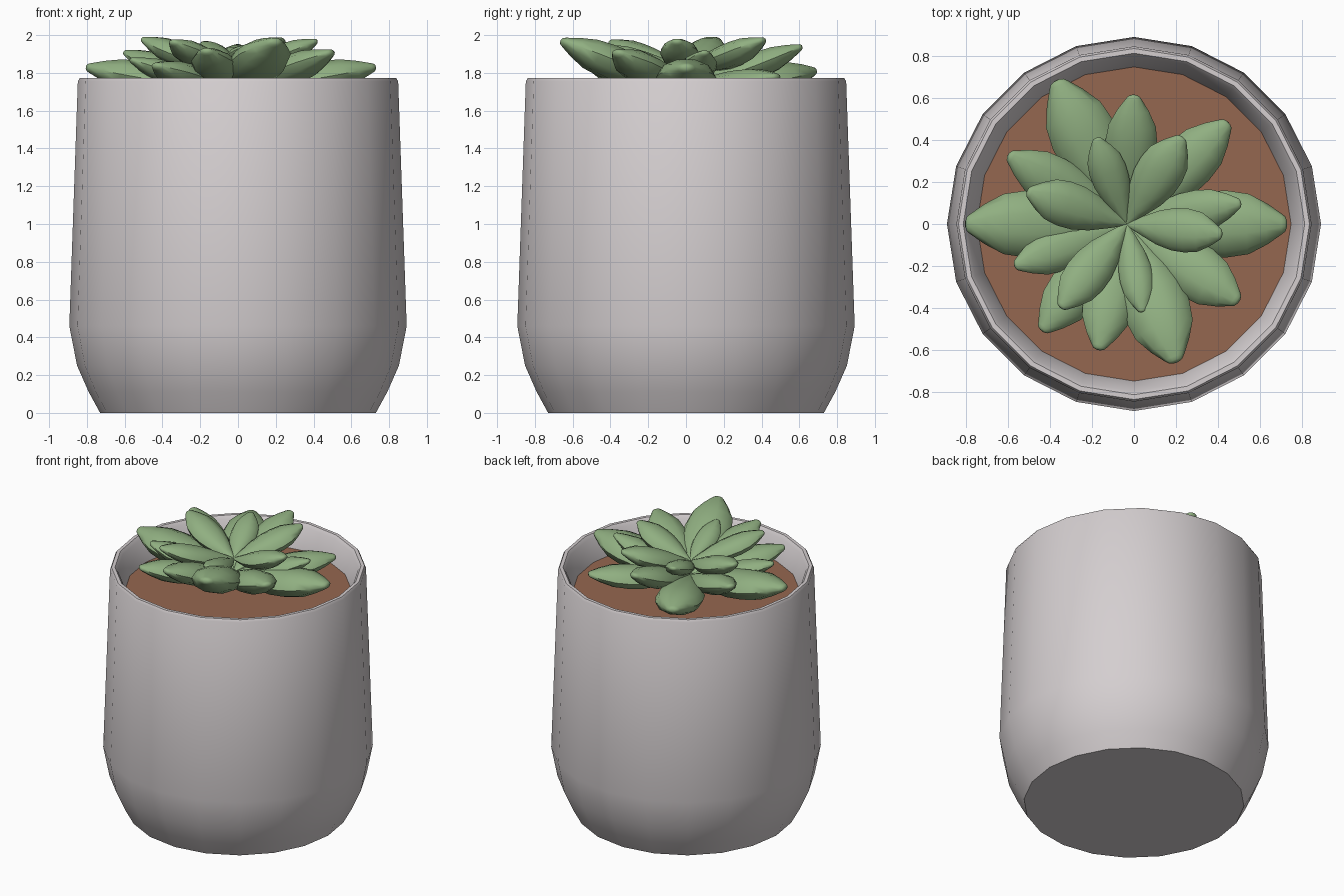
import bpy, bmesh
from math import sin, cos, pi, radians
from mathutils import Vector

if "Cube" in bpy.data.objects:
    bpy.data.objects.remove(bpy.data.objects["Cube"])


def material(name, rgb):
    m = bpy.data.materials.new(name)
    m.diffuse_color = (*rgb, 1)
    m.use_nodes = True
    m.node_tree.nodes["Principled BSDF"].inputs["Base Color"].default_value = m.diffuse_color
    return m


def skin(name, rings, angle, mat=None):
    """Join equal-length closed rings of points and cap both ends."""
    bm = bmesh.new()
    vs = [[bm.verts.new(p) for p in r] for r in rings]
    n = len(vs[0])
    for a, b in zip(vs, vs[1:]):
        for i in range(n):
            j = (i + 1) % n
            bm.faces.new((a[i], a[j], b[j], b[i]))
    bm.faces.new(vs[0][::-1])
    bm.faces.new(vs[-1])
    bmesh.ops.recalc_face_normals(bm, faces=bm.faces)
    me = bpy.data.meshes.new(name)
    bm.to_mesh(me)
    bm.free()
    ob = bpy.data.objects.new(name, me)
    bpy.context.collection.objects.link(ob)
    if mat:
        me.materials.append(mat)
    bpy.ops.object.select_all(action='DESELECT')
    ob.select_set(True)
    bpy.context.view_layer.objects.active = ob
    bpy.ops.object.shade_smooth_by_angle(angle=radians(angle))
    return ob


def circle(r, z, n=20):
    return [(r * cos(2 * pi * i / n), r * sin(2 * pi * i / n), z) for i in range(n)]


pot_mat = material("pot", (0.66, 0.62, 0.63))
soil_mat = material("soil", (0.30, 0.135, 0.08))
leaf_mat = material("leaf", (0.28, 0.43, 0.22))

# Pot: outside wall, rim, inside wall and inner floor
profile = [(.73, 0), (.79, .11), (.852, .25), (.893, .46), (.848, 1.755),
           (.838, 1.772), (.815, 1.772), (.798, 1.75), (.75, 1.595), (.74, 1.54)]
skin("pot", [circle(r, z) for r, z in profile], 35, pot_mat)

# Soil disc
skin("soil", [circle(.742, 1.55), circle(.75, 1.6)], 30, soil_mat)

# Leaf outline: position along the leaf, relative width
outline = [(0, .08), (.15, .42), (.32, .78), (.48, .97), (.62, 1), (.76, .90),
           (.88, .60), (.97, .30), (.99, .22), (1, .1)]


def leaf(name, tip, width, base_z):
    base = Vector((-.035, 0, base_z))
    tip = Vector(tip)
    flat = Vector((tip.x - base.x, tip.y, 0))
    along = (tip - base).normalized()
    side = Vector((-flat.y, flat.x, 0)).normalized()
    up = along.cross(side)
    rings = []
    for t, w in outline:
        c = base.lerp(tip, t) - up * .015 * sin(pi * t)
        h = w * width / 2
        rings.append([c + side * h * cos(a) + up * h * .58 * sin(a)
                      for a in (2 * pi * k / 10 for k in range(10))])
    skin(name, rings, 50, leaf_mat)


# Upper rosette
upper = [(.23, .415, 1.975, .23), (-.18, .41, 1.96, .18), (-.51, .155, 1.98, .22),
         (.42, -.05, 1.97, .21), (-.35, -.40, 1.965, .21), (.04, -.42, 1.94, .16)]
for i, (x, y, z, w) in enumerate(upper):
    leaf(f"upper_leaf_{i + 1}", (x, y, z), w, 1.82)

# Lower rosette
lower = [(0, .615, 1.94, .25), (-.37, .685, 1.81, .32), (.45, .485, 1.78, .26),
         (.51, .10, 1.91, .20), (.73, 0, 1.83, .32), (.50, -.37, 1.91, .27),
         (.20, -.66, 1.97, .32), (-.17, -.60, 1.92, .25), (-.44, -.51, 1.84, .25),
         (-.57, -.20, 1.87, .21), (-.805, 0, 1.83, .32), (-.60, .33, 1.91, .24)]
for i, (x, y, z, w) in enumerate(lower):
    leaf(f"lower_leaf_{i + 1}", (x, y, z), w, 1.72)
